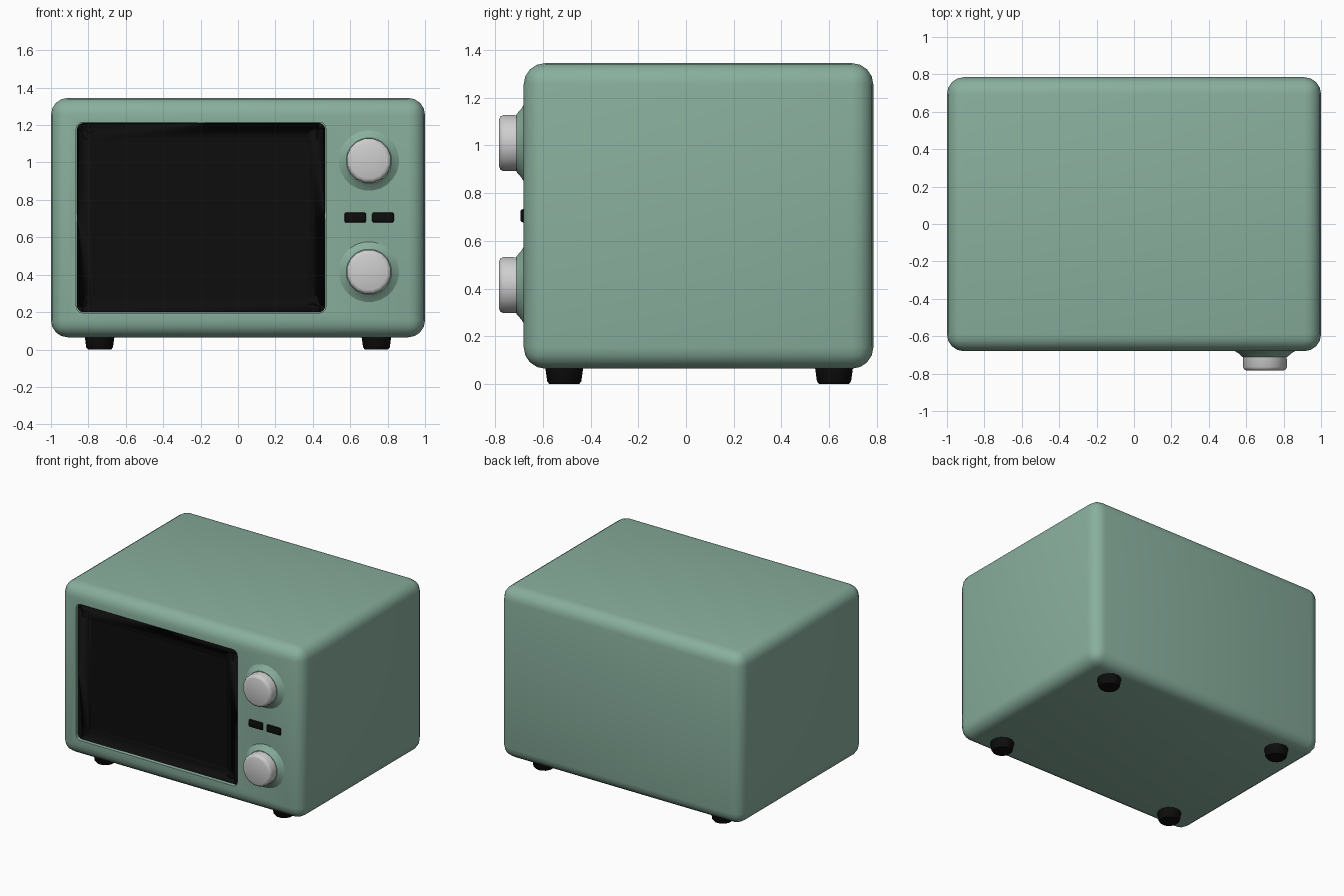
import bpy, bmesh, math
from mathutils import Matrix

old = bpy.data.objects.get("Cube")
if old:
    bpy.data.objects.remove(old, do_unlink=True)


def material(name, color, rough=0.6):
    m = bpy.data.materials.new(name)
    m.use_nodes = True
    m.diffuse_color = (*color, 1)
    shader = m.node_tree.nodes["Principled BSDF"]
    shader.inputs["Base Color"].default_value = (*color, 1)
    shader.inputs["Roughness"].default_value = rough
    return m


GREEN = material("sage green", (0.25, 0.43, 0.34))
BLACK = material("black", (0.004, 0.004, 0.004))
GREY = material("light grey", (0.62, 0.61, 0.61))


def finish(name, bm, mat, angle=40):
    bmesh.ops.recalc_face_normals(bm, faces=bm.faces)
    mesh = bpy.data.meshes.new(name)
    bm.to_mesh(mesh)
    bm.free()
    mesh.materials.append(mat)
    ob = bpy.data.objects.new(name, mesh)
    bpy.context.collection.objects.link(ob)
    smooth(ob, angle)
    return ob


def smooth(ob, angle=40):
    bpy.ops.object.select_all(action='DESELECT')
    ob.select_set(True)
    bpy.context.view_layer.objects.active = ob
    bpy.ops.object.shade_smooth_by_angle(angle=math.radians(angle))


def box(name, lo, hi, mat, bevel=0.0, segments=3, only_y=False):
    """Box between two corners, with all edges or only those along y rounded."""
    bm = bmesh.new()
    bmesh.ops.create_cube(bm, size=1)
    for v in bm.verts:
        v.co = [(a + b) / 2 + c * (b - a) for a, b, c in zip(lo, hi, v.co)]
    edges = [e for e in bm.edges
             if not only_y or abs(e.verts[0].co.y - e.verts[1].co.y) > 0.001]
    if bevel:
        bmesh.ops.bevel(bm, geom=edges, offset=bevel, segments=segments,
                        profile=0.5, affect='EDGES')
    return finish(name, bm, mat)


def lathe(name, profile, center, mat, sides, axis='Z', angle=40):
    """Revolve (radius, height) points; axis 'Y' points towards the front."""
    bm = bmesh.new()
    rings = []
    for r, h in profile:
        rings.append([bm.verts.new((r * math.cos(2 * math.pi * (i + .5) / sides),
                                    r * math.sin(2 * math.pi * (i + .5) / sides), h))
                      for i in range(sides)])
    for a, b in zip(rings, rings[1:]):
        for i in range(sides):
            j = (i + 1) % sides
            bm.faces.new((a[i], a[j], b[j], b[i]))
    bm.faces.new(rings[0])
    bm.faces.new(rings[-1])
    if axis == 'Y':
        bm.transform(Matrix.Rotation(math.pi / 2, 4, 'X'))
    bm.transform(Matrix.Translation(center))
    return finish(name, bm, mat, angle)


FRONT = -0.68

# Rounded housing with a shallow window recess
housing = box("housing", (-1, FRONT, 0.065), (1, 0.785, 1.345), GREEN, 0.09, 4)
cutter = box("window_cutter", (-0.865, FRONT - 0.1, 0.195), (0.47, FRONT + 0.04, 1.215),
             GREEN, 0.035, 3, only_y=True)
cutter.hide_render = True
cut = housing.modifiers.new("window recess", 'BOOLEAN')
cut.object = cutter
cut.solver = 'EXACT'
bpy.ops.object.select_all(action='DESELECT')
bpy.context.view_layer.objects.active = housing
bpy.ops.object.modifier_apply(modifier=cut.name)
bpy.data.objects.remove(cutter, do_unlink=True)
smooth(housing)

# Black door glass with a sunken middle
door = box("door_glass", (-0.86, FRONT + 0.018, 0.2), (0.465, FRONT + 0.05, 1.21),
           BLACK, 0.03, 3, only_y=True)
bm = bmesh.new()
bm.from_mesh(door.data)
face = min(bm.faces, key=lambda f: f.calc_center_median().y)
bmesh.ops.inset_region(bm, faces=[face], thickness=0.09)
bmesh.ops.inset_region(bm, faces=[face], thickness=0.025, depth=-0.015)
bm.to_mesh(door.data)
bm.free()

# Control knobs on flared collars
for label, z in (("upper", 1.01), ("lower", 0.415)):
    at = (0.7, FRONT, z)
    lathe(label + "_knob_collar", [(0.17, -0.005), (0.145, 0.01), (0.122, 0.03)],
          at, GREEN, 24, 'Y')
    lathe(label + "_knob", [(0.118, 0.0), (0.12, 0.085), (0.113, 0.098), (0.098, 0.104)],
          at, GREY, 16, 'Y', 60)

# Two small buttons between the knobs
for label, x in (("right", 0.627), ("left", 0.775)):
    box(label + "_button", (x - 0.058, FRONT - 0.014, 0.678),
        (x + 0.058, FRONT + 0.01, 0.733), BLACK, 0.01, 2)

# Tapered feet
for side, x in (("right", -0.74), ("left", 0.74)):
    for end, y in (("front", -0.51), ("back", 0.62)):
        lathe(f"{end}_{side}_foot", [(0.064, 0), (0.074, 0.012), (0.083, 0.075)],
              (x, y, 0), BLACK, 12)
